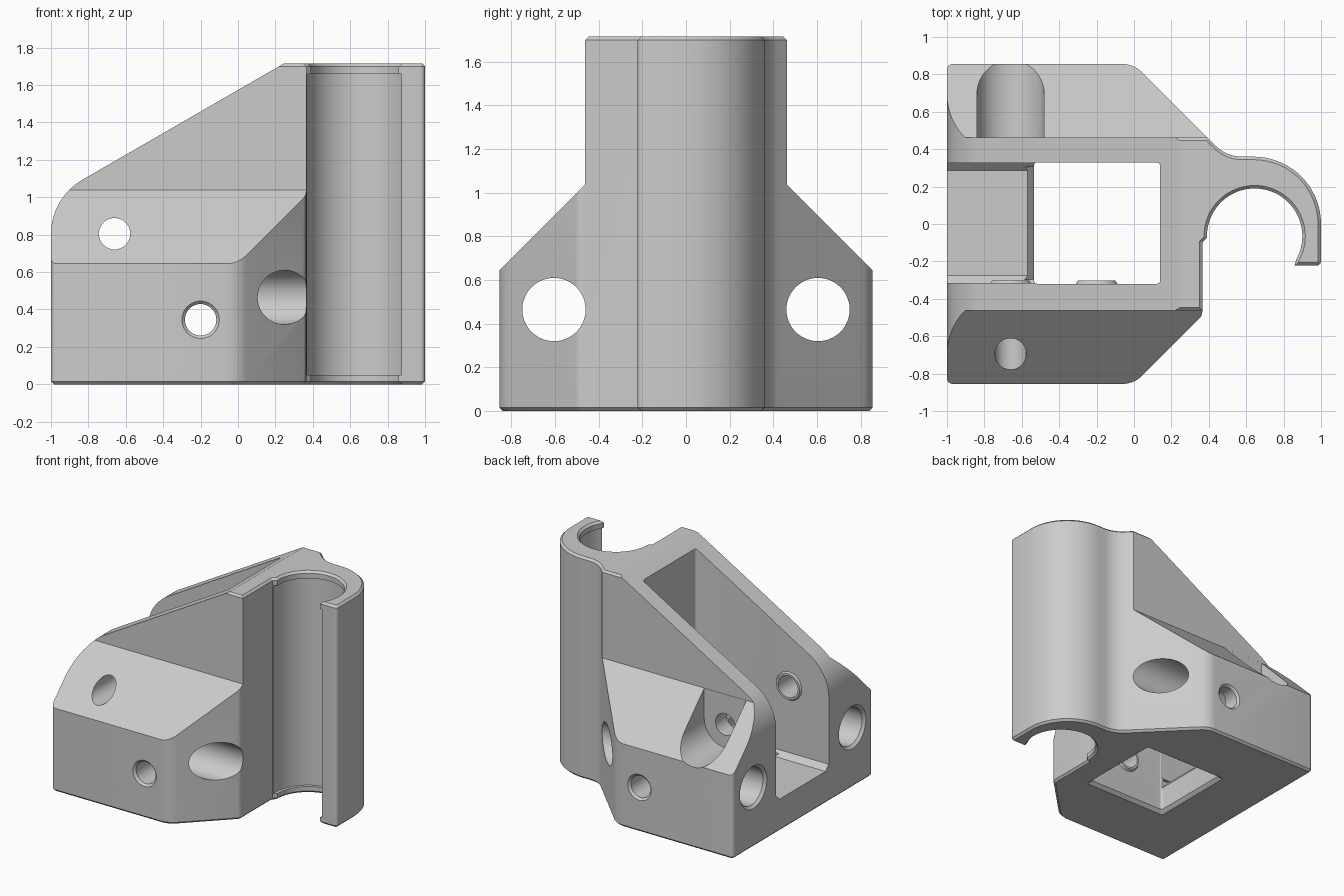
import bpy, bmesh, math
from mathutils import Vector, Matrix

cube = bpy.data.objects.get("Cube")
if cube:
    bpy.data.objects.remove(cube, do_unlink=True)

grey = bpy.data.materials.new("plain_grey")
grey.use_nodes = True
grey.diffuse_color = (0.6, 0.6, 0.6, 1)
grey.node_tree.nodes["Principled BSDF"].inputs["Base Color"].default_value = (0.6, 0.6, 0.6, 1)

PLACE = {
    "x": lambda u, v, w: (w, u, v),
    "y": lambda u, v, w: (u, w, v),
    "z": lambda u, v, w: (u, v, w),
}


def rounded(corners):
    """Closed loop from (u, v[, radius]) corners, with tangent arcs."""
    loop = []
    for i, c in enumerate(corners):
        p = Vector(c[:2])
        if len(c) == 2:
            loop.append(p)
            continue
        a = (Vector(corners[i - 1][:2]) - p).normalized()
        b = (Vector(corners[(i + 1) % len(corners)][:2]) - p).normalized()
        half = a.angle(b) / 2
        centre = p + (a + b).normalized() * c[2] / math.sin(half)
        start = p + a * c[2] / math.tan(half) - centre
        end = p + b * c[2] / math.tan(half) - centre
        turn = math.atan2(start.x * end.y - start.y * end.x, start.dot(end))
        step = math.radians(6 if c[2] > 0.1 else 18)
        steps = max(3, round(abs(turn) / step))
        for k in range(steps + 1):
            loop.append(centre + Matrix.Rotation(turn * k / steps, 2) @ start)
    return loop


def prism(name, loop, axis, lo, hi, chamfer=0, loop_hi=None):
    """Extrude or loft a loop along an axis, optionally chamfering both caps."""
    bm = bmesh.new()
    low = [bm.verts.new(PLACE[axis](p[0], p[1], lo)) for p in loop]
    high = [bm.verts.new(PLACE[axis](p[0], p[1], hi)) for p in (loop_hi or loop)]
    caps = [bm.faces.new(low), bm.faces.new(high)]
    for i in range(len(low)):
        bm.faces.new((low[i - 1], low[i], high[i], high[i - 1]))
    bmesh.ops.recalc_face_normals(bm, faces=bm.faces)
    if chamfer:
        edges = [e for f in caps for e in f.edges]
        bmesh.ops.bevel(bm, geom=edges, offset=chamfer, segments=1, affect="EDGES")
        bmesh.ops.recalc_face_normals(bm, faces=bm.faces)
    mesh = bpy.data.meshes.new(name)
    bm.to_mesh(mesh)
    bm.free()
    obj = bpy.data.objects.new(name, mesh)
    bpy.context.collection.objects.link(obj)
    mesh.materials.append(grey)
    return obj


def arc(u, v, r, start, sweep, n):
    angles = [math.radians(start + sweep * i / n) for i in range(n + 1)]
    return [(u + r * math.cos(a), v + r * math.sin(a)) for a in angles]


def rod(name, axis, u, v, r, lo, hi, r_hi=None):
    rings = [arc(u, v, rad, 0, 360, 48)[:-1] for rad in (r, r_hi or r)]
    return prism(name, rings[0], axis, lo, hi, 0, rings[1])


def combine(target, other, operation="DIFFERENCE"):
    mod = target.modifiers.new("combine", "BOOLEAN")
    mod.operation = operation
    mod.solver = "EXACT"
    mod.object = other
    bpy.context.view_layer.objects.active = target
    bpy.ops.object.modifier_apply(modifier=mod.name)
    bpy.data.objects.remove(other, do_unlink=True)


# Body plan with the open hook around the tube seat
bore_x, bore_y, bore_r = 0.645, -0.065, 0.255
plan = rounded(
    [(-1, -0.855, 0.03), (0, -0.855, 0.15), (0.365, -0.49, 0.05), (0.365, -0.1)]
    + arc(bore_x, bore_y, bore_r, 182, -212, 42)
    + [(0.859, -0.222), (1, -0.222, 0.025), (1, 0.36, 0.36), (0.495, 0.36, 0.2),
       (0, 0.855, 0.15), (-1, 0.855, 0.03)]
)
body = prism("clamp_bracket", plan, "z", 0, 1.715, 0.016)

# Side silhouette: sloping roof with a rounded rear corner
rise = math.tan(math.radians(30))
side = rounded([(-1.001, -0.1), (-1.001, 0.996, 0.34),
                (0.7, 0.996 + 1.7 * rise), (1.2, 0.996 + 1.7 * rise), (1.2, -0.1)])
combine(body, prism("side_trim", side, "y", -2, 2), "INTERSECT")

# End silhouette: narrow upper body above sloping shoulders
flank = [(1.1, -0.1), (1.1, 0.4), (0.462, 1.038), (0.462, 1.7), (0.36, 1.802)]
end = flank + [(-y, z) for y, z in reversed(flank)]
combine(body, prism("end_trim", end, "x", -2, 2), "INTERSECT")

# Open channel with a raised floor, bevelled at the walls and inner edge
y0, y1 = -0.32, 0.33
c0, c1 = y0 + 0.004, y1 - 0.004
channel = [(c0, 3), (c0, 0.29), (c0 + 0.04, 0.25), (c1 - 0.04, 0.25), (c1, 0.29), (c1, 3)]
combine(body, prism("channel_cut", channel, "x", -2, -0.45))
lip = [(-0.585, 0.27), (-0.505, 0.17), (-0.46, 0.17), (-0.46, 0.27)]
combine(body, prism("floor_lip_cut", lip, "y", y0 + 0.008, y1 - 0.008))


# Central window and its lower chamfer
def window(grow):
    a, b, c, d = -0.535 - grow, 0.14 + grow, y0 - grow, y1 + grow
    return rounded([(a, c, 0.02), (b, c, 0.02), (b, d, 0.02), (a, d, 0.02)])


combine(body, prism("window_cut", window(0), "z", -1, 3))
combine(body, prism("window_chamfer", window(0.05), "z", -0.025, 0.045, 0, window(-0.02)))

# Relief in the tube seat between two end lips
combine(body, rod("seat_relief", "z", bore_x, bore_y, bore_r + 0.023, 0.05, 1.66))

# Cross holes with raised rings on the inner front wall
for x, z in ((-0.66, 0.805), (-0.2, 0.345)):
    combine(body, rod("inner_ring", "y", x, z, 0.125, y0 - 0.02, y0 + 0.017, 0.1), "UNION")
    combine(body, rod("cross_hole", "y", x, z, 0.084, -2, 2))
for s in (-1, 1):
    combine(body, rod("hole_chamfer", "y", -0.2, 0.345, 0.11, s * 0.865, s * 0.825, 0.07))

# Round-bottomed slot above the upper hole, open through the rear shoulder
slot = arc(-0.66, 0.805, 0.18, 180, 180, 30) + [(-0.48, 3), (-0.84, 3)]
combine(body, prism("shoulder_slot", slot, "y", 0.463, 2))

# Long holes through both shoulders, chamfered at the rear face
for s in (-1, 1):
    combine(body, rod("long_hole", "x", s * 0.605, 0.465, 0.145, -2, 2))
    combine(body, rod("long_hole_chamfer", "x", s * 0.605, 0.465, 0.175, -1.01, -0.965, 0.13))

# Smooth the curved walls, keep hard edges crisp
bpy.ops.object.select_all(action="DESELECT")
body.select_set(True)
bpy.context.view_layer.objects.active = body
bpy.ops.object.shade_smooth_by_angle(angle=math.radians(25))
